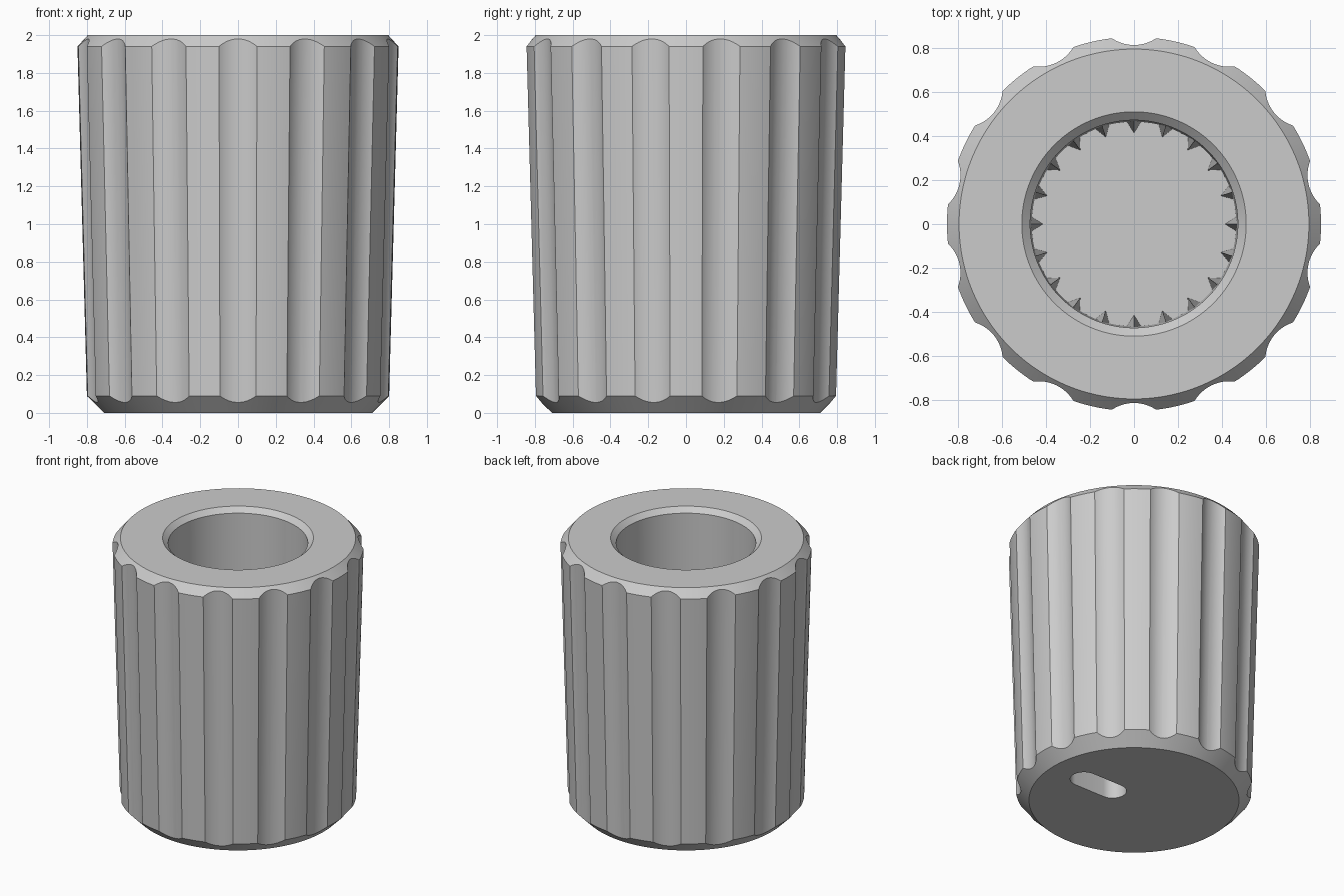
import bpy, bmesh, math
from mathutils import Matrix, Vector

if "Cube" in bpy.data.objects:
    bpy.data.objects.remove(bpy.data.objects["Cube"])

GROOVES, TEETH, SEGMENTS = 14, 20, 168
FLOOR = 0.4

grey = bpy.data.materials.new("grey_plastic")
grey.use_nodes = True
grey.diffuse_color = (0.6, 0.6, 0.6, 1)
grey.node_tree.nodes["Principled BSDF"].inputs["Base Color"].default_value = (0.6, 0.6, 0.6, 1)


def make_object(name, bm):
    bmesh.ops.recalc_face_normals(bm, faces=bm.faces)
    mesh = bpy.data.meshes.new(name)
    bm.to_mesh(mesh)
    bm.free()
    mesh.materials.append(grey)
    obj = bpy.data.objects.new(name, mesh)
    bpy.context.collection.objects.link(obj)
    return obj


def select(obj):
    bpy.ops.object.select_all(action="DESELECT")
    obj.select_set(True)
    bpy.context.view_layer.objects.active = obj


def cut(target, cutter):
    select(target)
    mod = target.modifiers.new("cut", "BOOLEAN")
    mod.operation, mod.solver, mod.object = "DIFFERENCE", "EXACT", cutter
    bpy.ops.object.modifier_apply(modifier=mod.name)
    bpy.data.objects.remove(cutter)


# Body: turned profile with chamfered rims and a blind bore
profile = [(0.71, 0), (0.80, 0.09), (0.85, 1.94), (0.795, 2),
           (0.51, 2), (0.472, 1.965), (0.465, FLOOR)]
bm = bmesh.new()
rings = []
for r, z in profile:
    rings.append([bm.verts.new((r * math.cos(a), r * math.sin(a), z))
                  for a in (math.tau * i / SEGMENTS for i in range(SEGMENTS))])
for low, high in zip(rings, rings[1:]):
    for i in range(SEGMENTS):
        j = (i + 1) % SEGMENTS
        bm.faces.new((low[i], low[j], high[j], high[i]))
bm.faces.new(rings[0])
bm.faces.new(rings[-1])
body = make_object("knob_body", bm)

# Grip grooves: slightly leaning cylinders around the outside
bm = bmesh.new()
lean = math.atan(0.025)
for i in range(GROOVES):
    place = (Matrix.Rotation(math.tau * i / GROOVES, 4, "Z")
             @ Matrix.Translation((0, -0.966, 1))
             @ Matrix.Rotation(lean, 4, "X"))
    bmesh.ops.create_cone(bm, cap_ends=True, segments=64, radius1=0.177,
                          radius2=0.177, depth=2.6, matrix=place)
cut(body, make_object("groove_cutter", bm))

# Pointer slot: round-ended pocket in the underside
bm = bmesh.new()
outline = []
for centre, start in ((0.44, -90), (0.19, 90)):
    for k in range(17):
        a = math.radians(start + 180 * k / 16)
        outline.append(bm.verts.new((centre + 0.095 * math.cos(a), 0.095 * math.sin(a), -0.1)))
face = bm.faces.new(outline)
top = bmesh.ops.extrude_face_region(bm, geom=[face])["geom"]
bmesh.ops.translate(bm, vec=(0, 0, 0.3), verts=[v for v in top if isinstance(v, bmesh.types.BMVert)])
cut(body, make_object("slot_cutter", bm))

select(body)
bpy.ops.object.shade_smooth_by_angle(angle=math.radians(28))

# Shaft teeth: tapering ribs inside the bore
bm = bmesh.new()
for i in range(TEETH):
    turn = Matrix.Rotation(math.tau * i / TEETH, 4, "Z")
    left, tip, right, peak = [bm.verts.new(turn @ Vector(p)) for p in (
        (0.468, -0.035, FLOOR), (0.415, 0, FLOOR), (0.468, 0.035, FLOOR), (0.468, 0, 1.3))]
    for tri in ((left, tip, peak), (tip, right, peak), (right, left, peak), (left, right, tip)):
        bm.faces.new(tri)
make_object("shaft_teeth", bm)
